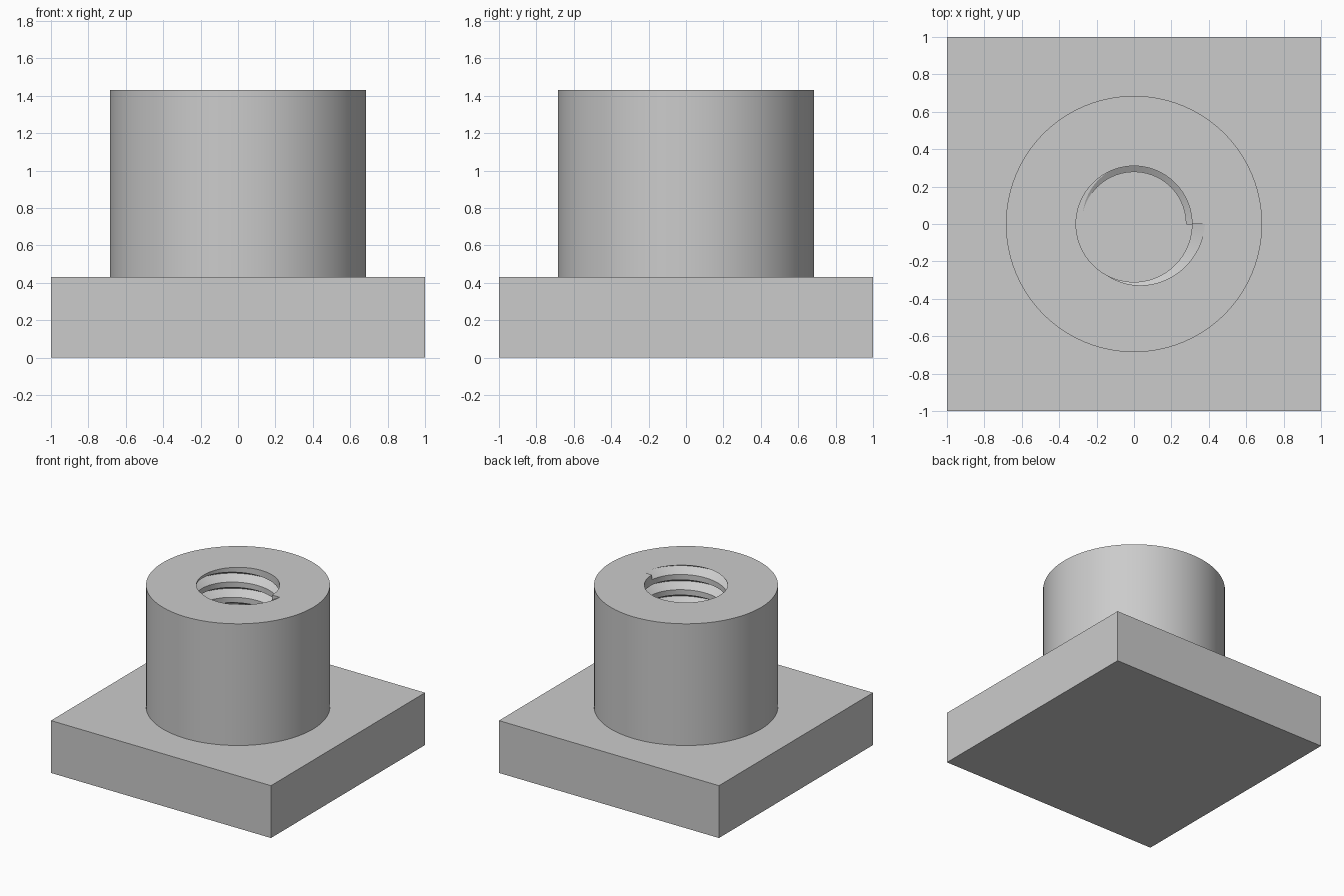
import bpy, bmesh
from math import cos, sin, pi, radians

if "Cube" in bpy.data.objects:
    bpy.data.objects.remove(bpy.data.objects["Cube"], do_unlink=True)

BASE_TOP, TOP = 0.43, 1.43
TURNS, STEPS = 8, 72
PITCH = (TOP - BASE_TOP) / TURNS

grey = bpy.data.materials.new("plain grey")
grey.use_nodes = True
colour = (0.6, 0.6, 0.6, 1)
grey.diffuse_color = colour
grey.node_tree.nodes["Principled BSDF"].inputs["Base Color"].default_value = colour


def make(name, bm):
    bmesh.ops.recalc_face_normals(bm, faces=bm.faces)
    mesh = bpy.data.meshes.new(name)
    bm.to_mesh(mesh)
    bm.free()
    mesh.materials.append(grey)
    obj = bpy.data.objects.new(name, mesh)
    bpy.context.collection.objects.link(obj)
    return obj


def cylinder(name, radius, low, high, sides):
    bm = bmesh.new()
    bmesh.ops.create_cone(bm, cap_ends=True, segments=sides, radius1=radius,
                          radius2=radius, depth=high - low)
    bmesh.ops.translate(bm, verts=bm.verts, vec=(0, 0, (low + high) / 2))
    return make(name, bm)


def thread(name, root, crest, half_width):
    """V-shaped ridge swept up a right-handed helix."""
    bm = bmesh.new()
    profile = [(root, -half_width), (crest, 0), (root, half_width)]
    rings = []
    for i in range(TURNS * STEPS + 1):
        a = 2 * pi * i / STEPS
        z = BASE_TOP + PITCH * i / STEPS
        rings.append([bm.verts.new((r * cos(a), r * sin(a), z + dz)) for r, dz in profile])
    for a, b in zip(rings, rings[1:]):
        for j in range(3):
            k = (j + 1) % 3
            # Triangles keep the twisted strips exact for cutting
            bm.faces.new((a[j], a[k], b[k]))
            bm.faces.new((a[j], b[k], b[j]))
    bm.faces.new(rings[0])
    bm.faces.new(rings[-1])
    return make(name, bm)


def combine(target, tool, operation):
    tool.hide_render = True
    mod = target.modifiers.new(tool.name, 'BOOLEAN')
    mod.object, mod.operation, mod.solver = tool, operation, 'EXACT'
    bpy.context.view_layer.objects.active = target
    bpy.ops.object.modifier_apply(modifier=mod.name)
    bpy.data.objects.remove(tool, do_unlink=True)


# Square base
bm = bmesh.new()
bmesh.ops.create_cube(bm, size=1)
bmesh.ops.scale(bm, verts=bm.verts, vec=(2, 2, BASE_TOP))
bmesh.ops.translate(bm, verts=bm.verts, vec=(0, 0, BASE_TOP / 2))
nut = make("threaded_socket", bm)

# Round boss, blind bore and internal thread
combine(nut, cylinder("boss", 0.685, BASE_TOP / 2, TOP, 96), 'UNION')
combine(nut, cylinder("bore", 0.31, BASE_TOP, TOP + 0.2, 72), 'DIFFERENCE')
combine(nut, thread("thread_groove", 0.28, 0.38, 0.058), 'DIFFERENCE')

bpy.ops.object.select_all(action='DESELECT')
nut.select_set(True)
bpy.context.view_layer.objects.active = nut
bpy.ops.object.shade_smooth_by_angle(angle=radians(30))
